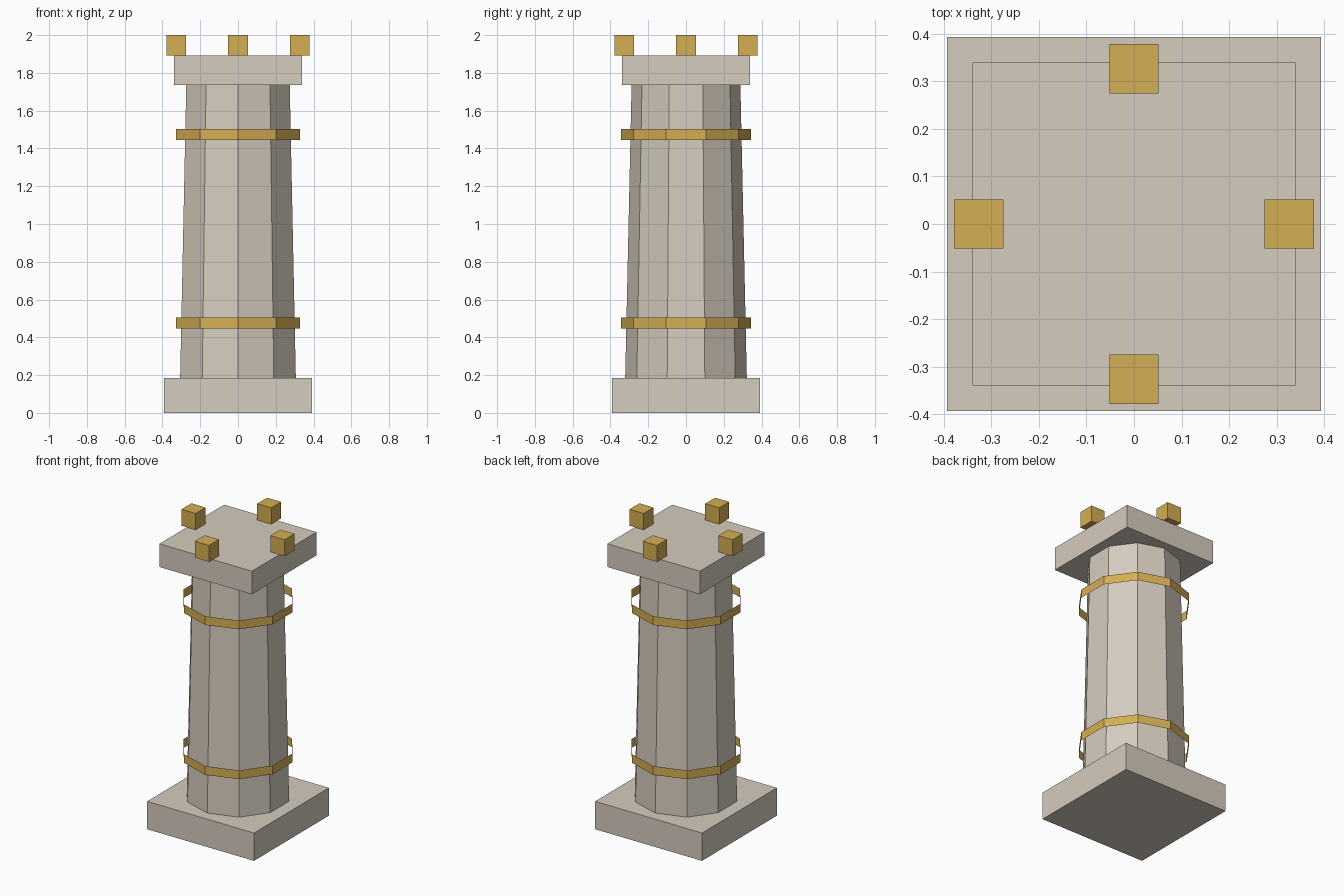
import bpy, bmesh, math
from mathutils import Matrix

if "Cube" in bpy.data.objects:
    bpy.data.objects.remove(bpy.data.objects["Cube"])


def material(name, srgb):
    mat = bpy.data.materials.new(name)
    lin = [((c / 255 + 0.055) / 1.055) ** 2.4 for c in srgb]
    mat.diffuse_color = (*lin, 1)
    mat.use_nodes = True
    mat.node_tree.nodes["Principled BSDF"].inputs["Base Color"].default_value = mat.diffuse_color
    return mat


stone = material("pale_stone", (213, 204, 190))
gold = material("gold", (212, 174, 84))


def finish(name, bm, mat):
    mesh = bpy.data.meshes.new(name)
    bm.to_mesh(mesh)
    bm.free()
    mesh.materials.append(mat)
    obj = bpy.data.objects.new(name, mesh)
    bpy.context.collection.objects.link(obj)


def box(name, mat, x, y, half, z0, z1):
    bm = bmesh.new()
    place = Matrix.Translation((x, y, (z0 + z1) / 2)) @ Matrix.Diagonal((2 * half, 2 * half, z1 - z0, 1))
    bmesh.ops.create_cube(bm, size=1, matrix=place)
    finish(name, bm, mat)


def decagon(name, mat, r0, r1, z0, z1, caps):
    # ten sides, with corners on the +y and -y axis
    bm = bmesh.new()
    bmesh.ops.create_cone(bm, cap_ends=caps, segments=10, radius1=r0, radius2=r1,
                          depth=z1 - z0, matrix=Matrix.Translation((0, 0, (z0 + z1) / 2)))
    # put a corner exactly on the y axis
    top = max(bm.verts, key=lambda v: v.co.y).co
    turn = math.pi / 2 - math.atan2(top.y, top.x)
    bmesh.ops.rotate(bm, verts=bm.verts, matrix=Matrix.Rotation(turn, 3, 'Z'))
    finish(name, bm, mat)


# plinth, tapered shaft and square capital
box("base_plinth", stone, 0, 0, 0.393, 0, 0.185)
decagon("shaft", stone, 0.322, 0.288, 0.185, 1.737, True)
box("capital", stone, 0, 0, 0.34, 1.737, 1.891)

# open gold bands standing off the shaft
for name, z in (("lower_band", 0.477), ("upper_band", 1.473)):
    decagon(name, gold, 0.344, 0.344, z - 0.029, z + 0.029, False)

# gold blocks at the middle of each capital edge
for i, side in enumerate(("right", "back", "left", "front")):
    a = i * math.pi / 2
    box(side + "_block", gold, 0.327 * math.cos(a), 0.327 * math.sin(a), 0.052, 1.891, 2.0)
